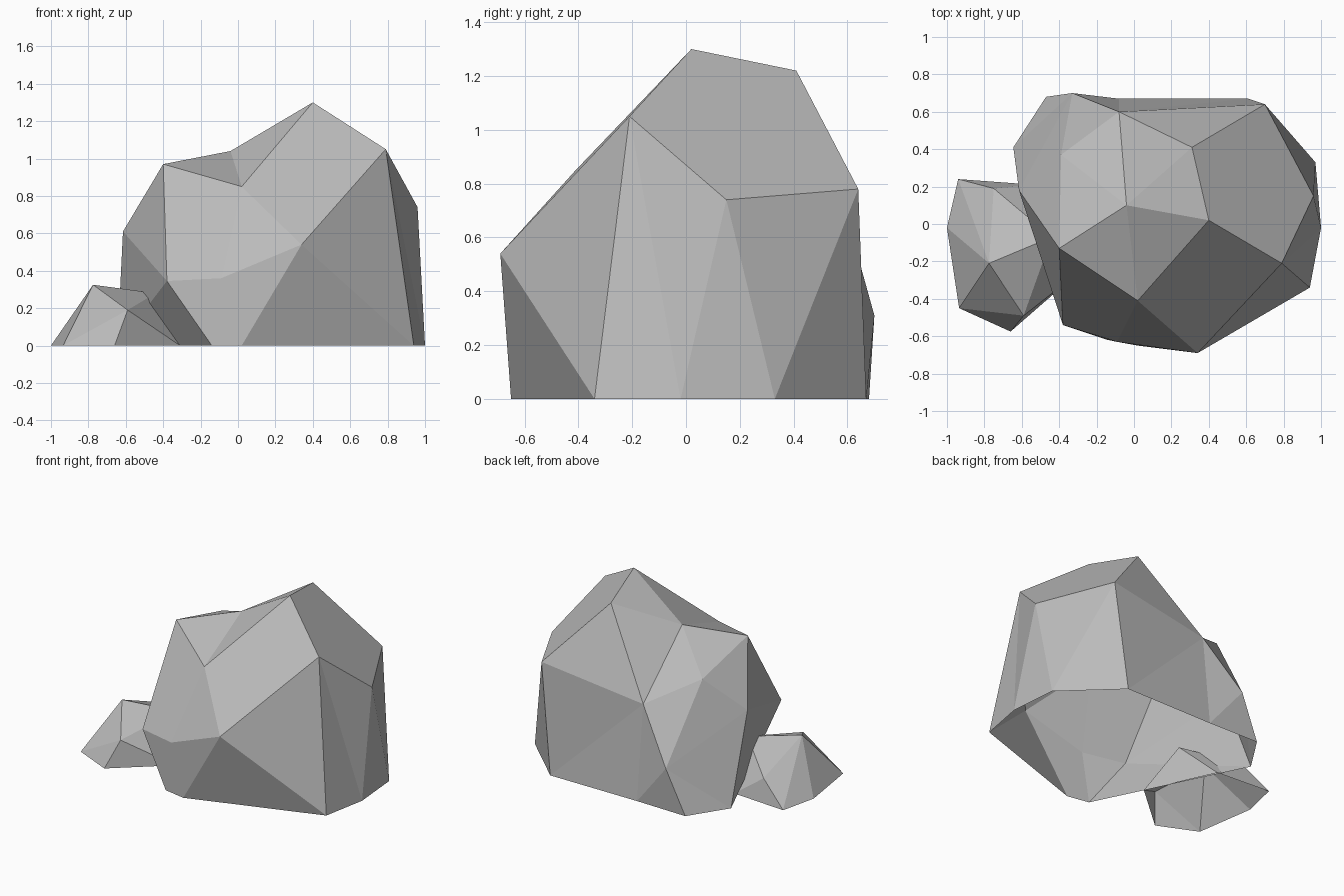
import bpy
import bmesh

cube = bpy.data.objects.get("Cube")
if cube:
    bpy.data.objects.remove(cube, do_unlink=True)

# One plain stone colour
stone = bpy.data.materials.new("stone_grey")
stone.use_nodes = True
GREY = (0.5, 0.5, 0.5, 1)
stone.diffuse_color = GREY
stone.node_tree.nodes["Principled BSDF"].inputs["Base Color"].default_value = GREY


def make_rock(name, corners, facets=None):
    """Faceted rock, open underneath: named facets, or the hull of its corners."""
    bm = bmesh.new()
    verts = {key: bm.verts.new(co) for key, co in corners.items()}
    if facets:
        for facet in facets.split():
            bm.faces.new([verts[key] for key in facet])
    else:
        bmesh.ops.convex_hull(bm, input=bm.verts[:])
        under = [f for f in bm.faces if all(v.co.z < 0.001 for v in f.verts)]
        bmesh.ops.delete(bm, geom=under, context="FACES")
    bmesh.ops.recalc_face_normals(bm, faces=bm.faces[:])
    # Make sure the facets point outwards
    if sum(f.normal.z * f.calc_area() for f in bm.faces) < 0:
        bmesh.ops.reverse_faces(bm, faces=bm.faces[:])
    mesh = bpy.data.meshes.new(name)
    bm.to_mesh(mesh)
    bm.free()
    mesh.materials.append(stone)
    rock = bpy.data.objects.new(name, mesh)
    bpy.context.collection.objects.link(rock)
    return rock


# Upper corners in capitals, corners on the ground in small letters
boulder_corners = {
    "A": (-.04, .1, 1.04), "B": (.4, .02, 1.3), "C": (-.4, -.13, .97),
    "D": (.02, -.41, .85), "E": (.79, -.21, 1.05), "F": (.34, -.69, .54),
    "G": (.31, .41, 1.22), "H": (.96, .15, .74), "I": (.7, .64, .78),
    "J": (-.08, .6, .67), "K": (-.33, .7, .31), "M": (-.09, -.63, .36),
    "N": (-.38, -.54, .345), "R": (-.615, .18, .61), "V": (-.39, .37, .845),
    "a": (.94, -.34, 0), "b": (1, -.02, 0), "c": (.97, .33, 0),
    "d": (.61, .67, 0), "e": (-.08, .67, 0), "f": (-.47, .68, 0),
    "g": (-.645, .41, 0), "h": (-.14, -.62, 0), "p": (.02, -.65, 0),
}
crown = "ADB ACD ABG AGJ AJV AVC BEHIG GIJ "
front = "BDF BFE CNMD DMF NhM MhpF Fpa FaE "
left_side = "Eab EbH Hbc HcI Icd "
back = "JId Jde JeK Kef VJK "
right_side = "VKR CVR Kfg KgR RgN Ngh CRN"
make_rock("large_boulder", boulder_corners,
          crown + front + left_side + back + right_side)

# Small rock leaning into the boulder
make_rock("small_rock", {
    "peak": (-.775, -.21, .325), "back": (-.75, .19, .16),
    "front": (-.59, -.49, .19), "buried": (-.44, -.07, .28),
    "foot_right": (-1, -.02, 0), "foot_front_right": (-.935, -.45, 0),
    "foot_front": (-.66, -.575, 0), "foot_inner_front": (-.31, -.27, 0),
    "foot_inner_back": (-.53, .21, 0), "foot_back": (-.94, .24, 0),
})
